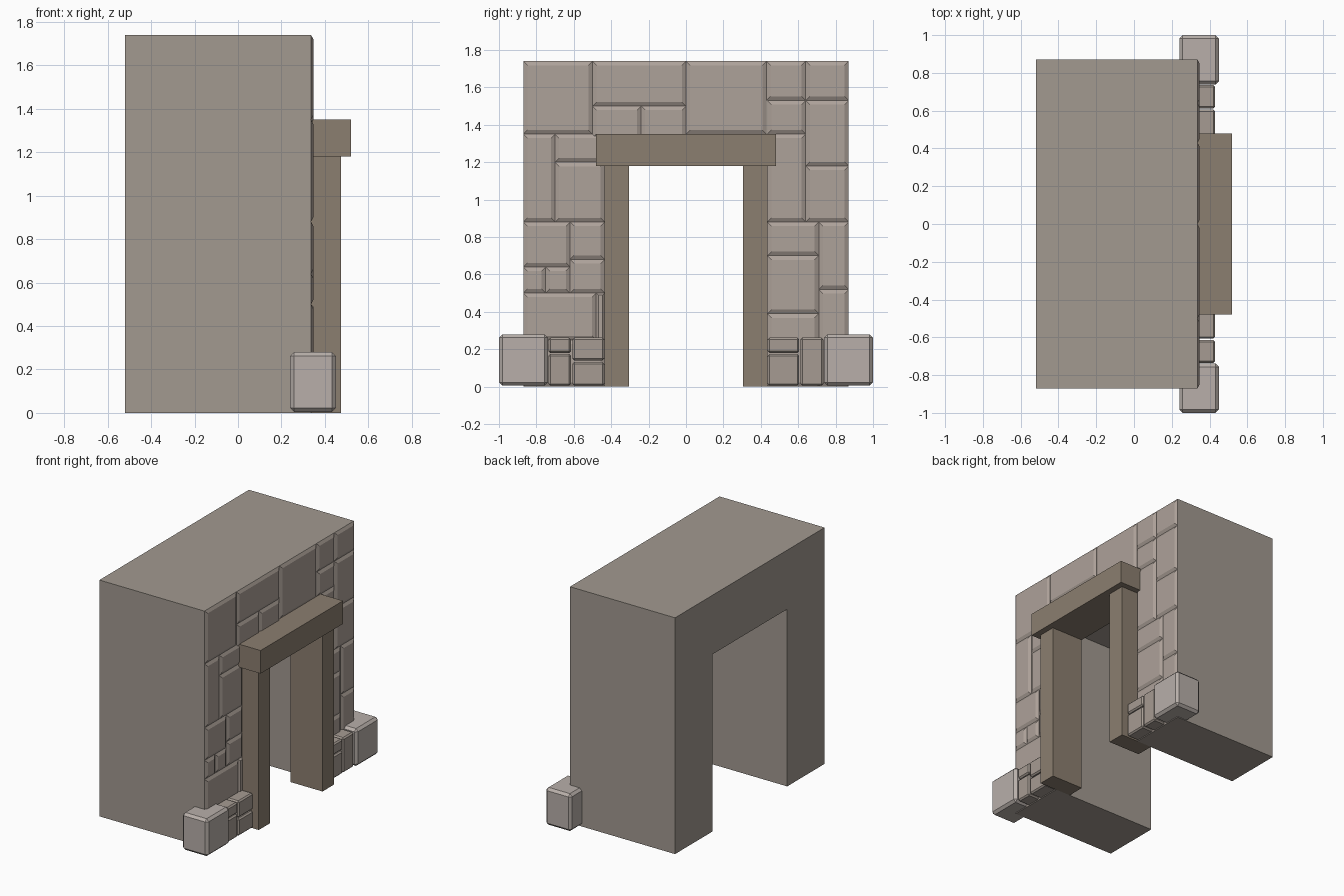
import bpy, bmesh
from mathutils import Vector

if "Cube" in bpy.data.objects:
    bpy.data.objects.remove(bpy.data.objects["Cube"])


def material(name, rgb):
    m = bpy.data.materials.new(name)
    m.diffuse_color = (*rgb, 1)
    m.use_nodes = True
    m.node_tree.nodes["Principled BSDF"].inputs["Base Color"].default_value = m.diffuse_color
    return m


WALL = material("wall_grey", (0.36, 0.32, 0.28))
FACING = material("facing_stone", (0.42, 0.36, 0.32))
BLOCK = material("block_stone", (0.48, 0.43, 0.40))
SMALL = material("small_stone", (0.38, 0.33, 0.29))
WOOD = material("wood", (0.26, 0.21, 0.16))


def finish(name, bm, mat):
    bmesh.ops.recalc_face_normals(bm, faces=bm.faces)
    mesh = bpy.data.meshes.new(name)
    bm.to_mesh(mesh)
    bm.free()
    mesh.materials.append(mat)
    ob = bpy.data.objects.new(name, mesh)
    bpy.context.collection.objects.link(ob)
    return ob


def box(name, x, y, z, mat, bevel=0):
    bm = bmesh.new()
    bmesh.ops.create_cube(bm, size=1)
    for v in bm.verts:
        v.co = Vector(((r[0] + r[1]) / 2 + c * (r[1] - r[0])
                       for r, c in zip((x, y, z), v.co)))
    if bevel:
        bmesh.ops.bevel(bm, geom=bm.edges[:], offset=bevel, segments=1,
                        affect='EDGES', profile=0.5)
    return finish(name, bm, mat)


# Thick wall with a rectangular doorway
BACK, FACE = -0.52, 0.336
outline = [(-0.87, 0), (-0.87, 1.74), (0.87, 1.74), (0.87, 0),
           (0.435, 0), (0.435, 1.305), (-0.435, 1.305), (-0.435, 0)]
bm = bmesh.new()
face = bm.faces.new([bm.verts.new((BACK, y, z)) for y, z in outline])
ext = bmesh.ops.extrude_face_region(bm, geom=[face], use_keep_orig=True)
for v in ext["geom"]:
    if isinstance(v, bmesh.types.BMVert):
        v.co.x = FACE
finish("wall", bm, WALL)

# Shallow chamfered facing stones: y0, y1, z0, z1
top = [(-.87, -.5, 1.35, 1.74), (-.5, 0, 1.5, 1.74), (0, .43, 1.35, 1.74),
       (.43, .64, 1.53, 1.74), (.64, .87, 1.53, 1.74), (.435, .64, 1.35, 1.53),
       (-.5, -.24, 1.33, 1.5), (-.24, 0, 1.33, 1.5), (.64, .87, 1.18, 1.53)]
left = [(-.87, -.7, .88, 1.35), (-.7, -.435, 1.2, 1.35), (-.7, -.435, .88, 1.2),
        (-.87, -.62, .64, .88), (-.62, -.435, .68, .88), (-.87, -.75, .5, .64),
        (-.75, -.62, .5, .64), (-.62, -.435, .5, .68), (-.87, -.48, .25, .5),
        (-.48, -.435, .25, .5), (-.87, -.435, 0, .25)]
right = [(.435, .64, .88, 1.35), (.64, .87, .88, 1.18), (.435, .71, .7, .88),
         (.71, .87, .52, .88), (.435, .71, .39, .7), (.71, .87, 0, .52),
         (.435, .71, 0, .39)]
bm = bmesh.new()
for y0, y1, z0, z1 in top + left + right:
    rings = []
    for x, inset in ((FACE, 0), (0.348, min(0.022, (y1 - y0) / 4))):
        a, b, c, d = y0 + inset, y1 - inset, z0 + inset, z1 - inset
        rings.append([bm.verts.new((x, y, z))
                      for y, z in ((a, c), (b, c), (b, d), (a, d))])
    lo, hi = rings
    bm.faces.new(hi)
    for i in range(4):
        j = (i + 1) % 4
        bm.faces.new((lo[i], lo[j], hi[j], hi[i]))
    bm.faces.new(lo[::-1])
finish("facing_stones", bm, FACING)

# Timber door frame
for side, s in (("left", -1), ("right", 1)):
    box(side + "_door_post", (0.215, 0.475), sorted((s * .305, s * .437)), (0, 1.18), WOOD)
box("lintel", (0.215, 0.52), (-0.48, 0.48), (1.18, 1.35), WOOD)

# Corner blocks and small plinth stones
for side, s in (("left", -1), ("right", 1)):
    box(side + "_corner_block", (0.24, 0.45), sorted((s * .738, s)), (0.005, 0.28), BLOCK, 0.018)
plinth = [(-.735, -.615, .005, .175), (-.735, -.615, .18, .262),
          (-.607, -.437, .005, .132), (-.607, -.437, .14, .262),
          (.437, .605, .005, .175), (.437, .605, .18, .262),
          (.612, .735, .005, .262)]
for i, (y0, y1, z0, z1) in enumerate(plinth):
    box(f"plinth_stone_{i + 1}", (0.27, 0.43), (y0, y1), (z0, z1), SMALL, 0.01)
